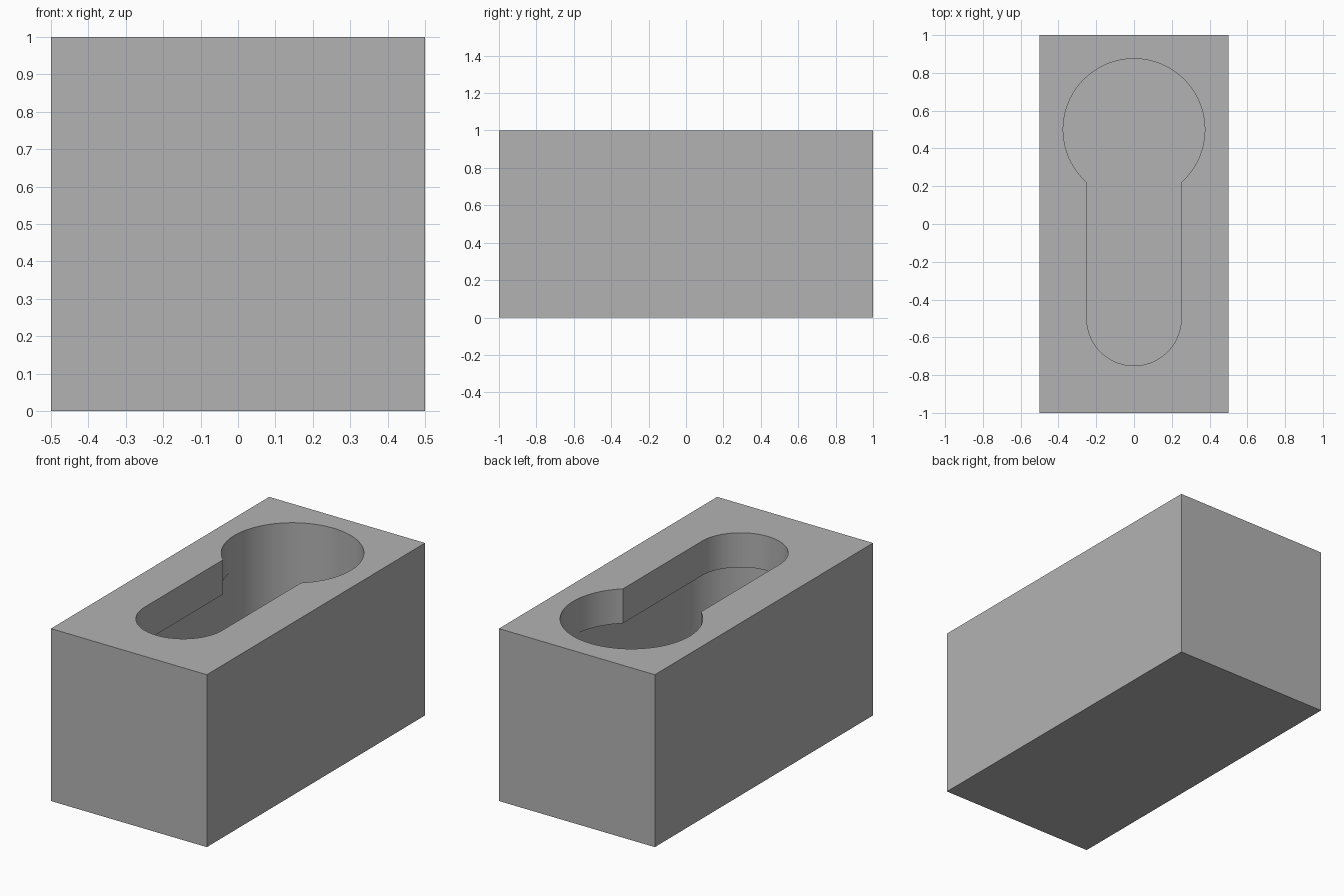
import bpy
import bmesh
from math import cos, sin, radians, degrees, acos

cube = bpy.data.objects.get("Cube")
if cube:
    bpy.data.objects.remove(cube, do_unlink=True)

WIDTH, LENGTH, HEIGHT = 1.0, 2.0, 1.0
HEAD_R, SLOT_R, CENTRE = 0.375, 0.25, 0.5
LIP_Z, FLOOR_Z = 0.8, 0.3


def arc(radius, cy, start, end, steps):
    angles = [radians(start + (end - start) * i / steps) for i in range(steps + 1)]
    return [(radius * cos(a), cy + radius * sin(a)) for a in angles]


# Half outlines, running from the back to the front along the centre line
head = arc(HEAD_R, CENTRE, 90, 0, 24)
neck = arc(HEAD_R, CENTRE, 0, -degrees(acos(SLOT_R / HEAD_R)), 12)[1:]
tip = arc(SLOT_R, -CENTRE, 0, -90, 24)
cavity_tip = arc(HEAD_R, -CENTRE, 0, -90, 24)
opening = head + neck + tip
cavity = head + cavity_tip
block = [(0, -LENGTH / 2), (WIDTH / 2, -LENGTH / 2),
         (WIDTH / 2, LENGTH / 2), (0, LENGTH / 2)]

bm = bmesh.new()


def cap(points, z):
    return bm.faces.new([bm.verts.new((x, y, z)) for x, y in points])


def wall(points, z0, z1):
    for (ax, ay), (bx, by) in zip(points, points[1:]):
        corners = [(ax, ay, z0), (bx, by, z0), (bx, by, z1), (ax, ay, z1)]
        bm.faces.new([bm.verts.new(c) for c in corners])


# Outer block with the keyhole opening in its top
cap(block, 0)
wall(block, 0, HEIGHT)
cap(block + opening, HEIGHT)

# Opening walls, underside of the lip, wider cavity and its floor
wall(opening, LIP_Z, HEIGHT)
cap(head[-1:] + neck + tip + cavity_tip[::-1], LIP_Z)
wall(cavity, FLOOR_Z, LIP_Z)
cap(cavity, FLOOR_Z)

# Join the pieces and mirror the half
bmesh.ops.remove_doubles(bm, verts=bm.verts[:], dist=0.0001)
bmesh.ops.mirror(bm, geom=bm.verts[:] + bm.edges[:] + bm.faces[:],
                 axis='X', merge_dist=0.0001)
bmesh.ops.remove_doubles(bm, verts=bm.verts[:], dist=0.0001)
bmesh.ops.recalc_face_normals(bm, faces=bm.faces[:])

mesh = bpy.data.meshes.new("keyhole_block")
bm.to_mesh(mesh)
bm.free()
obj = bpy.data.objects.new("keyhole_block", mesh)
bpy.context.collection.objects.link(obj)

# Plain grey material
grey = bpy.data.materials.new("plain_grey")
grey.use_nodes = True
colour = (0.45, 0.45, 0.45, 1)
grey.diffuse_color = colour
grey.node_tree.nodes["Principled BSDF"].inputs["Base Color"].default_value = colour
mesh.materials.append(grey)

# Smooth the curved walls, keep the corners sharp
bpy.context.view_layer.objects.active = obj
obj.select_set(True)
bpy.ops.object.shade_smooth_by_angle(angle=radians(30))
